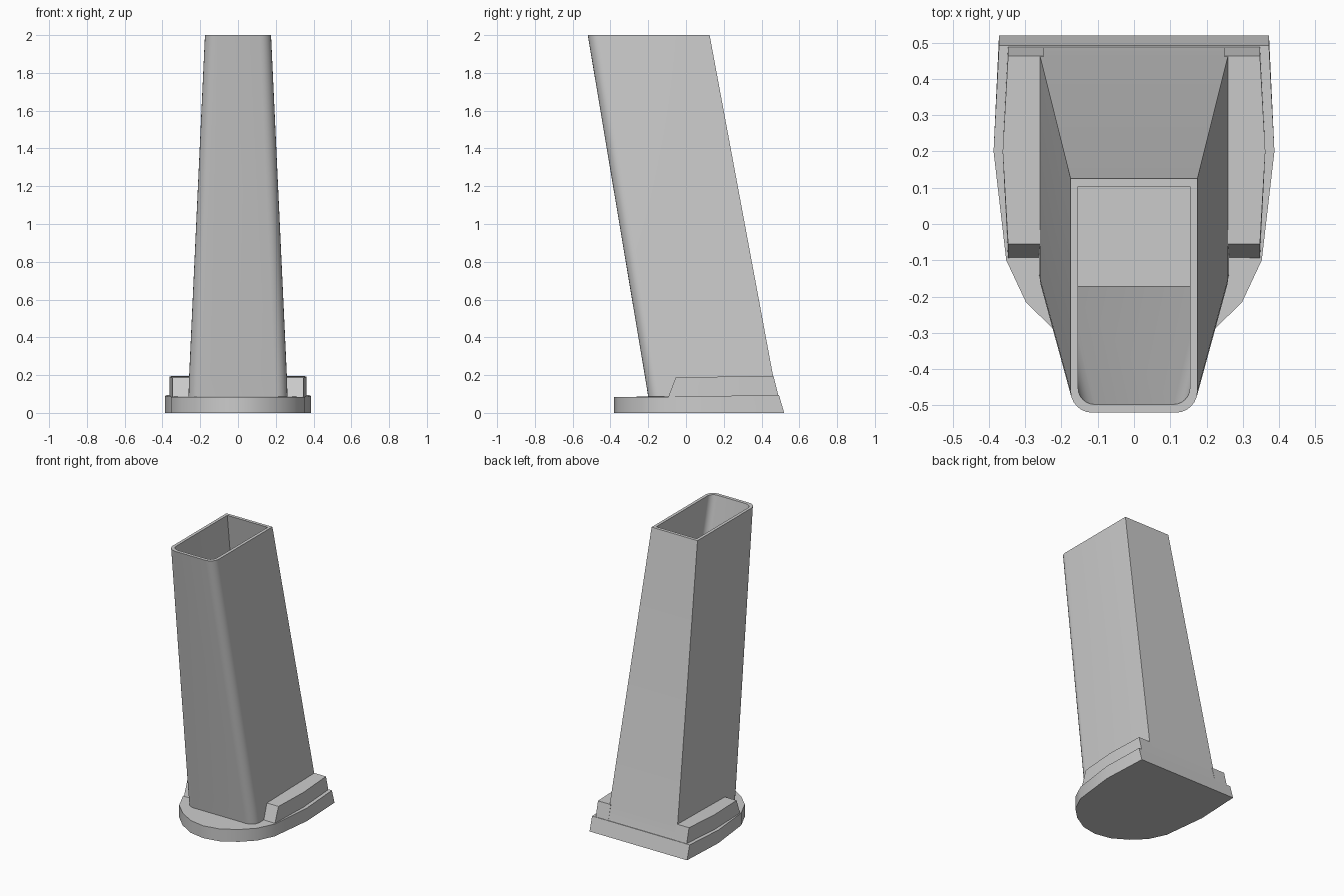
import bpy, bmesh, math

if "Cube" in bpy.data.objects:
    bpy.data.objects.remove(bpy.data.objects["Cube"])


def finish(name, bm):
    bmesh.ops.recalc_face_normals(bm, faces=bm.faces[:])
    me = bpy.data.meshes.new(name)
    bm.to_mesh(me)
    bm.free()
    ob = bpy.data.objects.new(name, me)
    bpy.context.collection.objects.link(ob)
    bpy.ops.object.select_all(action='DESELECT')
    ob.select_set(True)
    bpy.context.view_layer.objects.active = ob
    bpy.ops.object.shade_smooth_by_angle(angle=math.radians(30))
    return ob


def loft(name, rings):
    bm = bmesh.new()
    rows = [[bm.verts.new(p) for p in r] for r in rings]
    n = len(rows[0])
    for a, b in zip(rows, rows[1:]):
        for i in range(n):
            j = (i + 1) % n
            bm.faces.new((a[i], a[j], b[j], b[i]))
    bm.faces.new(rows[0])
    bm.faces.new(rows[-1])
    return finish(name, bm)


def section(hw, front, back, r, z, steps=6):
    """Rectangle with rounded front corners and square back corners."""
    pts = [(hw, back, z)]
    for cx, start in ((hw - r, 0), (-hw + r, -90)):
        for i in range(steps + 1):
            a = math.radians(start - 90 * i / steps)
            pts.append((cx + r * math.cos(a), front + r + r * math.sin(a), z))
    return pts + [(-hw, back, z)]


# Hollow leaning tube: outside up, over the rim, inside down to the floor
loft("magazine_tube", [
    section(0.262, -0.20, 0.49, 0.065, 0.085),
    section(0.259, -0.217, 0.462, 0.065, 0.19),
    section(0.175, -0.52, 0.125, 0.06, 2.0),
    section(0.154, -0.497, 0.103, 0.045, 2.0),
    section(0.238, -0.172, 0.44, 0.05, 0.1),
])

# Base plate with rounded front and sloped back edge
half = [(0.372, 0.52), (0.387, 0.2), (0.352, -0.1), (0.298, -0.215),
        (0.215, -0.297), (0.11, -0.36), (0.0, -0.38)]
outline = half + [(-x, y) for x, y in half[-2::-1]]
bottom = [(x, y, 0.0) for x, y in outline]
top = [(x, 0.492 if y > 0.5 else y, 0.085 + 0.01 * max(0, y + 0.1) / 0.6)
       for x, y in outline]
loft("base_plate", [bottom, top])

# Raised side rails: y at foot, y at top, outer x, top z
stations = [(-0.095, -0.055, 0.347, 0.187), (0.2, 0.2, 0.362, 0.192),
            (0.492, 0.463, 0.347, 0.196)]
for side, label in ((1, "right"), (-1, "left")):
    loft("side_rail_" + label, [
        [(side * 0.25, yf, 0.08), (side * ox, yf, 0.08),
         (side * ox, yt, zt), (side * 0.25, yt, zt)]
        for yf, yt, ox, zt in stations])
